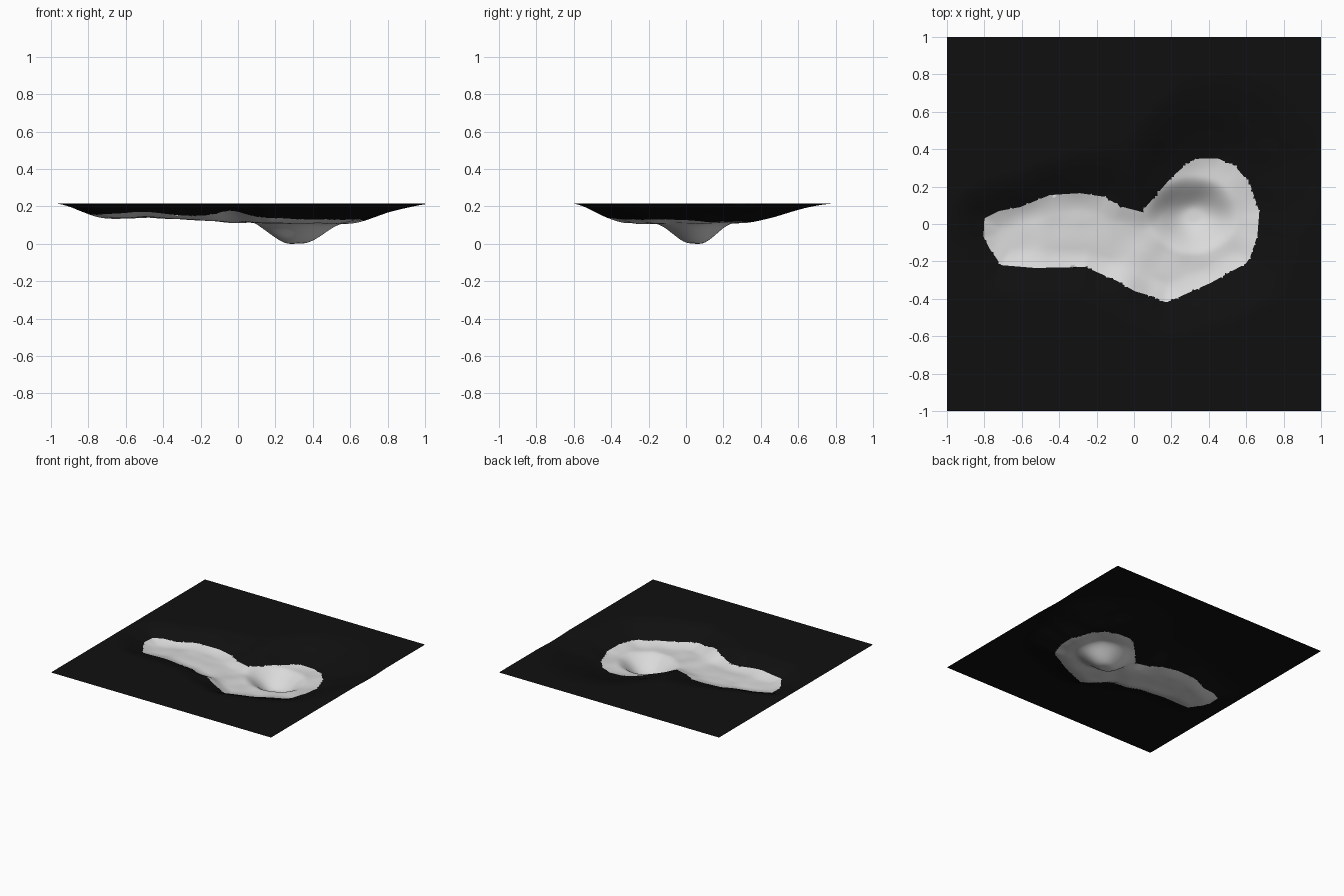
import bpy, bmesh, math
from mathutils import Vector, noise
from mathutils.geometry import intersect_point_line

cube = bpy.data.objects.get("Cube")
if cube:
    bpy.data.objects.remove(cube, do_unlink=True)

RIM = 0.21
CELLS = 160

# Shoreline of the pale basin floor
OUTLINE = [Vector(p) for p in (
    (-.80, .03), (-.72, .07), (-.61, .09), (-.45, .155), (-.29, .165), (-.155, .145),
    (-.075, .095), (.04, .065), (.14, .18), (.2, .25), (.3, .335), (.35, .35),
    (.45, .35), (.54, .31), (.62, .215), (.67, .065), (.66, -.06), (.62, -.18),
    (.6, -.21), (.41, -.315), (.22, -.4), (.17, -.42), (.11, -.39), (.005, -.36),
    (-.09, -.305), (-.26, -.23), (-.53, -.235), (-.71, -.22), (-.77, -.135), (-.805, -.07))]
EDGES = list(zip(OUTLINE, OUTLINE[1:] + OUTLINE[:1]))


def smoothstep(t):
    t = max(0.0, min(1.0, t))
    return t * t * (3 - 2 * t)


def inside(p):
    hit = False
    for a, b in EDGES:
        if (a.y > p.y) != (b.y > p.y):
            if p.x < a.x + (p.y - a.y) * (b.x - a.x) / (b.y - a.y):
                hit = not hit
    return hit


def nearest(p):
    best = None
    for a, b in EDGES:
        q, t = intersect_point_line(p, a, b)
        q = a.lerp(b, max(0.0, min(1.0, t))).to_2d()
        d = (q - p).length
        if best is None or d < best[0]:
            best = (d, q)
    return best


def bump(p, x, y, size):
    return math.exp(-((p.x - x) ** 2 + (p.y - y) ** 2) / size ** 2)


def height(p, d):
    # Broad shallow basin, gentler towards the back and left-hand end
    width = 0.19 + 0.22 * smoothstep((p.y + .1) / .5) * smoothstep(p.x + .6)
    width += 0.08 * smoothstep(p.x * 1.5)
    floor = 0.08 + 0.028 * smoothstep((p.x + .5) / .7)
    basin = smoothstep((d + width) / (width + .1))
    depth = floor * basin
    depth -= 0.045 * bump(p, -.04, -.36, .11) * basin
    depth -= 0.02 * bump(p, -.5, -.28, .12) * basin
    depth += 0.008 * noise.noise(Vector((p.x * 7, p.y * 7, 2))) * basin
    # Deep rounded pit
    r = math.hypot((p.x - .315) / .23, (p.y - .045) / .195)
    depth += 0.105 * (1 - smoothstep((r - .15) / .95))
    return RIM - depth


def material(name, color, rough):
    m = bpy.data.materials.new(name)
    m.use_nodes = True
    m.diffuse_color = color
    shader = m.node_tree.nodes["Principled BSDF"]
    shader.inputs["Base Color"].default_value = color
    shader.inputs["Roughness"].default_value = rough
    return m


# Ground sheet, with grid points near the shoreline pulled onto it
bm = bmesh.new()
bmesh.ops.create_grid(bm, x_segments=CELLS, y_segments=CELLS, size=1)
snap = 0.55 * 2 / CELLS
for v in bm.verts:
    p = v.co.to_2d()
    d, q = nearest(p)
    if d < snap:
        p, d = q, 0.0
    elif not inside(p):
        d = -d
    v.co = (p.x, p.y, height(p, d))

# Rest the lowest point on the ground
low = min(v.co.z for v in bm.verts)
for v in bm.verts:
    v.co.z -= low

# Pale floor inside the shoreline, black outside
for f in bm.faces:
    f.smooth = True
    f.material_index = int(inside(f.calc_center_median().to_2d()))

mesh = bpy.data.meshes.new("terrain_sheet")
bm.to_mesh(mesh)
bm.free()
mesh.materials.append(material("black ground", (0.005, 0.005, 0.005, 1), 0.9))
mesh.materials.append(material("pale grey floor", (0.7, 0.7, 0.7, 1), 0.9))
terrain = bpy.data.objects.new("terrain_sheet", mesh)
bpy.context.collection.objects.link(terrain)
